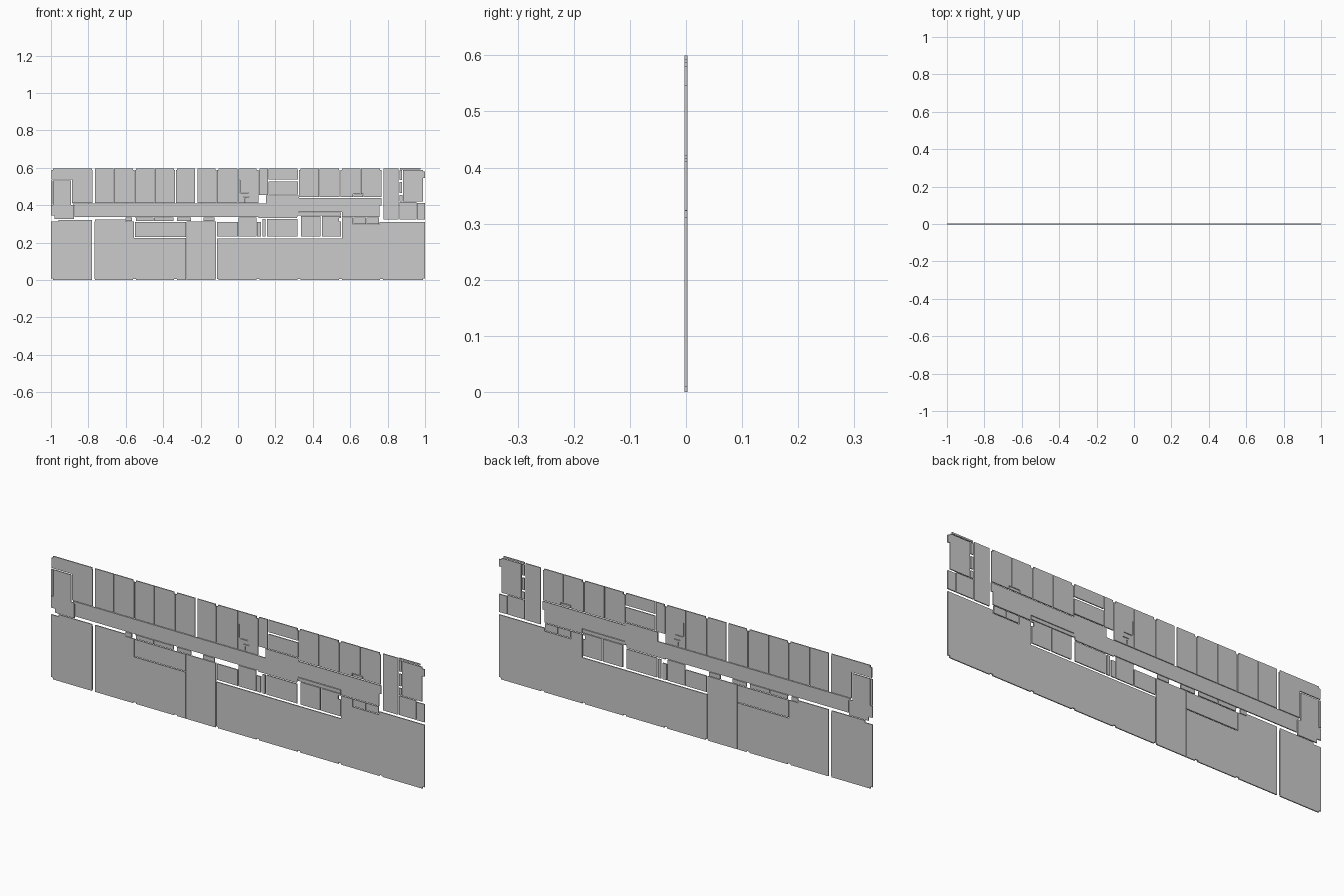
import bpy, bmesh

T = 0.0025   # half thickness of the slabs
G = 0.0015   # half gap between neighbouring rooms


def prism(name, pts, half=T):
    """Extrude an x-z outline along y."""
    bm = bmesh.new()
    face = bm.faces.new([bm.verts.new((x, -half, z)) for x, z in pts])
    ext = bmesh.ops.extrude_face_region(bm, geom=[face])
    verts = [v for v in ext["geom"] if isinstance(v, bmesh.types.BMVert)]
    bmesh.ops.translate(bm, vec=(0, 2 * half, 0), verts=verts)
    bmesh.ops.recalc_face_normals(bm, faces=bm.faces)
    me = bpy.data.meshes.new(name)
    bm.to_mesh(me)
    bm.free()
    ob = bpy.data.objects.new(name, me)
    bpy.context.collection.objects.link(ob)
    return ob


def room(name, x0, x1, z0, z1):
    return prism(name, [(x0, z0), (x1, z0), (x1, z1), (x0, z1)])


# Structural grid and thin wall slits, cut out of the rooms
cut_bm = bmesh.new()


def cut(x0, x1, z0, z1):
    r = bmesh.ops.create_cube(cut_bm, size=1)
    for v in r["verts"]:
        v.co = ((x0 + x1) / 2 + v.co.x * (x1 - x0), v.co.y * 0.1,
                (z0 + z1) / 2 + v.co.z * (z1 - z0))


grid = [-0.773 + 0.22 * i for i in range(8)]
for x in grid:
    cut(x - 0.008, x + 0.008, -0.02, 0.006)
    cut(x - 0.008, x + 0.008, 0.588, 0.62)
    cut(x - 0.008, x + 0.008, 0.313, 0.332)
for s in (-1, 1):
    for z0, z1 in ((-0.02, 0.009), (0.588, 0.62)):
        cut(min(s * 0.989, s * 1.02), max(s * 0.989, s * 1.02), z0, z1)
# Partitions inside the wash room
for x0, x1, z0, z1 in ((0.008, 0.011, 0.47, 0.535), (0.014, 0.055, 0.465, 0.468),
                       (0.03, 0.06, 0.443, 0.446), (0.038, 0.041, 0.415, 0.435)):
    cut(x0, x1, z0, z1)

rooms = []

# Upper row of offices
upper = [-0.767, -0.665, -0.553, -0.446, -0.334, -0.228]
for a, b in zip(upper, upper[1:]):
    rooms.append(room("upper_office", a + G, b - G, 0.411, 0.597))
for a, b in ((-0.217, -0.114), (-0.114, 0.0), (0.0, 0.11)):
    rooms.append(room("upper_office", a + G, b - G, 0.411, 0.597))
for a, b in ((0.325, 0.435), (0.435, 0.545), (0.769, 0.769)):
    if b > a:
        rooms.append(room("upper_office", a + G, b - G, 0.444, 0.597))
rooms.append(room("upper_shaft", 0.112, 0.16, 0.455, 0.597))
rooms.append(room("meeting_room_top", 0.164, 0.322, 0.538, 0.597))
rooms.append(room("meeting_room_middle", 0.164, 0.322, 0.457, 0.528))

# Offices sharing a small closet
rooms.append(prism("upper_office_notched", [
    (0.547, 0.444), (0.614, 0.444), (0.614, 0.459), (0.655, 0.459),
    (0.655, 0.597), (0.547, 0.597)]))
rooms.append(prism("upper_office_notched", [
    (0.658, 0.459), (0.672, 0.459), (0.672, 0.444), (0.766, 0.444),
    (0.766, 0.597), (0.658, 0.597)]))
rooms.append(room("closet", 0.617, 0.669, 0.444, 0.456))

# Left end
rooms.append(prism("corner_office", [
    (-0.997, 0.538), (-0.888, 0.538), (-0.888, 0.411), (-0.778, 0.411),
    (-0.778, 0.597), (-0.997, 0.597)]))
rooms.append(prism("left_stair", [
    (-1.0, 0.345), (-0.98, 0.345), (-0.98, 0.326), (-0.876, 0.326),
    (-0.876, 0.400), (-0.893, 0.400), (-0.893, 0.532), (-0.988, 0.532),
    (-0.988, 0.402), (-1.0, 0.402)]))
rooms.append(room("left_window_strip", -1.0, -0.991, 0.405, 0.532))

# Corridor, stepping up at the right half
rooms.append(prism("corridor", [
    (-0.873, 0.337), (-0.6, 0.337), (0.11, 0.337), (0.11, 0.332),
    (0.315, 0.332), (0.325, 0.363), (0.555, 0.363), (0.555, 0.338),
    (0.757, 0.338), (0.757, 0.398), (0.767, 0.398), (0.767, 0.439),
    (0.325, 0.439), (0.325, 0.453), (0.15, 0.453), (0.15, 0.408),
    (-0.885, 0.408), (-0.873, 0.395)]))
rooms.append(room("corridor_niche", 0.322, 0.552, 0.344, 0.360))

# Closets below the corridor
for a, b in ((-0.602, -0.568), (-0.55, -0.452), (-0.449, -0.345),
             (-0.325, -0.25), (-0.185, -0.125)):
    rooms.append(room("service_closet", a, b, 0.315, 0.334))

# Right end
rooms.append(room("right_stair", 0.778, 0.858, 0.323, 0.597))
rooms.append(room("right_top_strip", 0.865, 0.977, 0.592, 0.6))
rooms.append(room("right_office", 0.882, 0.988, 0.421, 0.588))
for z0, z1 in ((0.465, 0.523), (0.535, 0.588)):
    rooms.append(room("right_shaft", 0.864, 0.877, z0, z1))
rooms.append(room("right_lobby_strip", 0.864, 0.879, 0.421, 0.455))
rooms.append(room("right_window_piece", 0.984, 1.0, 0.545, 0.58))
rooms.append(room("right_lobby", 0.864, 0.955, 0.324, 0.417))
rooms.append(room("right_lobby_side", 0.958, 1.0, 0.324, 0.411))

# Large lower halls
rooms.append(prism("hall_left", [
    (-1.0, 0.0), (-0.78, 0.0), (-0.78, 0.322), (-0.96, 0.322),
    (-0.96, 0.312), (-1.0, 0.312)]))
rooms.append(prism("hall_middle", [
    (-0.766, 0.0), (-0.279, 0.0), (-0.279, 0.225), (-0.555, 0.225),
    (-0.555, 0.312), (-0.602, 0.312), (-0.602, 0.323), (-0.766, 0.323)]))
rooms.append(room("hall_middle_core", -0.552, -0.279, 0.229, 0.311))
rooms.append(room("hall_cross", -0.276, -0.118, 0.0, 0.312))
rooms.append(prism("hall_right", [
    (-0.113, 0.0), (1.0, 0.0), (1.0, 0.311), (0.757, 0.311),
    (0.757, 0.296), (0.615, 0.296), (0.615, 0.334), (0.555, 0.334),
    (0.555, 0.222), (-0.113, 0.222)]))

# Inner rooms between corridor and right hall
for a, b, z1 in ((-0.112, 0.0, 0.311), (0.004, 0.098, 0.334), (0.102, 0.123, 0.311),
                 (0.132, 0.147, 0.325), (0.155, 0.318, 0.327), (0.338, 0.442, 0.341),
                 (0.449, 0.55, 0.341)):
    rooms.append(room("inner_room", a, b, 0.233, z1))
for a, b in ((0.618, 0.685), (0.688, 0.754)):
    rooms.append(room("store_room", a, b, 0.3, 0.334))

# Cutter with all column notches
cut_me = bpy.data.meshes.new("column_cutter")
cut_bm.to_mesh(cut_me)
cut_bm.free()
cutter = bpy.data.objects.new("column_cutter", cut_me)
bpy.context.collection.objects.link(cutter)
cutter.hide_render = True
cutter.display_type = 'WIRE'
for ob in rooms:
    m = ob.modifiers.new("columns", 'BOOLEAN')
    m.operation = 'DIFFERENCE'
    m.solver = 'EXACT'
    m.object = cutter
